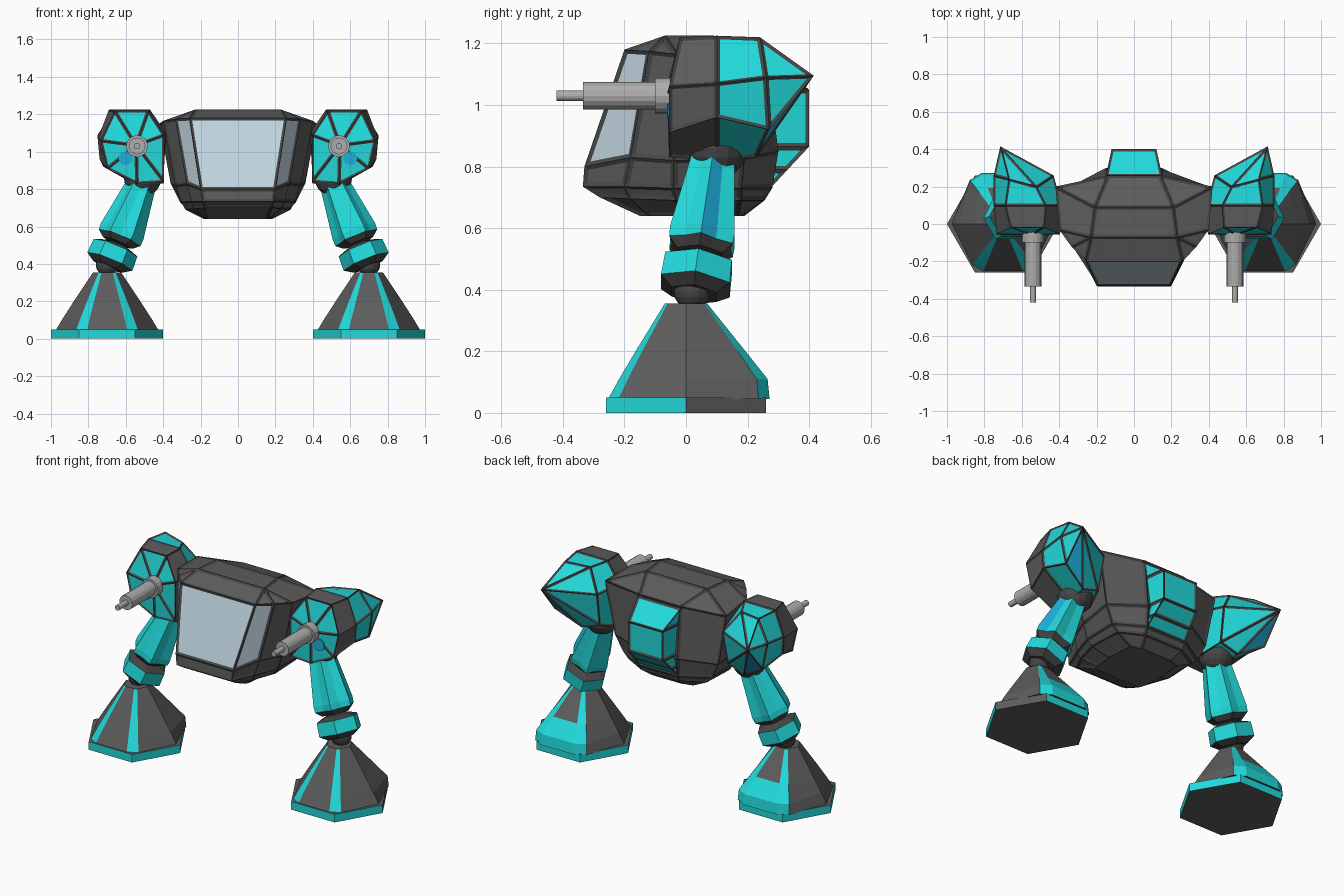
import bpy, bmesh, math
from mathutils import Vector

if "Cube" in bpy.data.objects:
    bpy.data.objects.remove(bpy.data.objects["Cube"])


def material(name, rgb):
    m = bpy.data.materials.new(name)
    m.diffuse_color = (*rgb, 1)
    m.use_nodes = True
    m.node_tree.nodes["Principled BSDF"].inputs["Base Color"].default_value = m.diffuse_color
    return m


DARK, GREY, TEAL, BLUE, GLASS, METAL = range(6)
MATS = [material("dark frame", (0.062, 0.062, 0.064)),
        material("grey armour", (0.108, 0.108, 0.111)),
        material("teal paint", (0.016, 0.70, 0.71)),
        material("blue paint", (0.012, 0.43, 0.72)),
        material("pale glass", (0.53, 0.66, 0.74)),
        material("gun metal", (0.42, 0.42, 0.42))]


def finish(name, bm):
    mesh = bpy.data.meshes.new(name)
    bm.to_mesh(mesh)
    bm.free()
    for m in MATS:
        mesh.materials.append(m)
    obj = bpy.data.objects.new(name, mesh)
    bpy.context.collection.objects.link(obj)
    return obj


def loft(name, rings, colour, frame=0.0, depth=0.006, caps=(DARK, DARK), s=1):
    """Skin rings of points; a one-point ring is a tip. colour(band, segment)
    gives the material. frame > 0 insets each face behind a dark border."""
    bm = bmesh.new()
    seen = {}

    def vert(p):
        key = (round(p[0] * s, 4), round(p[1], 4), round(p[2], 4))
        if key not in seen:
            seen[key] = bm.verts.new(key)
        return seen[key]

    def face(pts, mat):
        vs = list(dict.fromkeys(vert(p) for p in pts))
        if len(vs) > 2:
            bm.faces.new(vs).material_index = mat

    n = max(len(r) for r in rings)
    rows = [list(r) * n if len(r) == 1 else list(r) for r in rings]
    for b in range(len(rows) - 1):
        for i in range(n):
            j = (i + 1) % n
            face((rows[b][i], rows[b][j], rows[b + 1][j], rows[b + 1][i]), colour(b, i))
    face(rows[0], caps[0])
    face(rows[-1], caps[1])
    bmesh.ops.recalc_face_normals(bm, faces=bm.faces)
    if frame:
        res = bmesh.ops.inset_individual(bm, faces=bm.faces[:], thickness=frame,
                                         depth=-depth, use_even_offset=True)
        for f in res["faces"]:
            f.material_index = DARK
    return finish(name, bm)


def both(half):
    """Mirror a half ring across x = 0."""
    return half + [(-x, y, z) for x, y, z in reversed(half)]


def circle(centre, u, v, radii, n):
    return [centre + (u * math.cos(2 * math.pi * i / n) + v * math.sin(2 * math.pi * i / n))
            * radii[i % len(radii)] for i in range(n)]


def ball(name, centre, r):
    bm = bmesh.new()
    bmesh.ops.create_uvsphere(bm, u_segments=16, v_segments=10, radius=r)
    bmesh.ops.translate(bm, verts=bm.verts, vec=centre)
    return finish(name, bm)


X, Y, Z = Vector((1, 0, 0)), Vector((0, 1, 0)), Vector((0, 0, 1))

# Hull: half rings from the roof to the belly
hull = [
    [(.23, -.07, 1.225)] * 3 + [(.21, .09, 1.225)] * 2,
    [(.26, -.20, 1.18), (.335, -.12, 1.175), (.40, -.03, 1.165), (.42, .20, 1.15), (.14, .26, 1.16)],
    [(.20, -.33, .80), (.275, -.18, .83), (.335, -.04, .82), (.36, .19, .83), (.15, .30, .85)],
    [(.19, -.335, .735), (.25, -.20, .735), (.305, -.04, .73), (.31, .18, .73), (.14, .28, .73)],
    [(.18, -.28, .70), (.235, -.18, .695), (.28, -.03, .69), (.27, .18, .69), (.13, .255, .69)],
    [(.16, -.15, .64), (.17, -.12, .64), (.18, 0, .64), (.17, .17, .64), (.10, .19, .64)],
]
# segments 0 and 8 are the side panes, 9 is the windscreen
loft("hull", [both(r) for r in hull],
     lambda b, i: GLASS if b == 1 and i in (0, 8, 9) else GREY,
     frame=0.013, caps=(GREY, GREY))

# Painted engine block on the back
block = [(1.15, .15, .26), (1.05, .12, .40), (.865, .12, .40), (.79, .13, .33), (.725, .14, .27)]
loft("back_block", [both([(max(x, .145), .20, z), (x, y, z)]) for z, x, y in block],
     lambda b, i: TEAL, frame=0.012)

for s, side in ((1, "right"), (-1, "left")):
    # Shoulder armour: domed front, widest in the middle, spike at the back
    front = [(.48, 1.22), (.66, 1.22), (.735, 1.06), (.70, .91), (.54, .83), (.395, .84), (.395, 1.09)]
    middle = [(.47, 1.225), (.69, 1.225), (.75, 1.07), (.74, .96), (.55, .82), (.40, .83), (.385, 1.10)]
    rear = [(.52, .20, 1.21), (.67, .24, 1.22), (.75, .26, 1.09), (.72, .27, .92),
            (.56, .23, .83), (.44, .22, .87), (.43, .26, 1.08)]
    loft(side + "_shoulder_armour",
         [[(.545, -.062, 1.035)],
          [(x, -.02 if z > 1.2 else -.055, z) for x, z in front],
          [(x, .10, z) for x, z in middle], rear, [(.715, .415, 1.095)]],
         lambda b, i: GREY if b == 1 else BLUE if (b, i) == (3, 3) else TEAL,
         frame=0.010, s=s)
    # Blue paint spot beside the gun
    loft(side + "_paint_spot", [circle(Vector((.60, y, .965)), X, Z, [.038], 10) for y in (-.059, -.051)],
         lambda b, i: BLUE, caps=(BLUE, BLUE), s=s)

    # Gun: collar, barrel and muzzle in one turned profile
    gun = [(-.03, .058), (-.10, .058), (-.10, .045), (-.335, .045), (-.335, .017), (-.42, .017)]
    loft(side + "_gun", [circle(Vector((.54, y, 1.03)), X, Z, [r], 16) for y, r in gun],
         lambda b, i: METAL, caps=(METAL, METAL), s=s)

    # Leg axis with a cross-section frame; u points outwards
    hip, ankle = Vector((.515, .09, .83)), Vector((.672, .035, .445))
    d = (ankle - hip).normalized()
    u = d.cross(Y).normalized()
    v = d.cross(u)
    ball(side + "_hip_ball", (.51 * s, .10, .86), .10)
    leg = [(-.02, .076, .8), (.28, .122, .8), (.315, .12, .8), (.345, .085, .9)]
    loft(side + "_fluted_leg",
         [circle(hip + d * t, u, v, [r, r * k], 12) for t, r, k in leg],
         lambda b, i: DARK if b == 2 else BLUE if i == 11 and s > 0 else TEAL, s=s)
    cuff = [(-.065, .07), (-.05, .115), (-.045, .126), (.035, .130), (.065, .085)]
    loft(side + "_ankle_cuff", [circle(ankle + d * t, u, v, [r], 6) for t, r in cuff],
         lambda b, i: TEAL if b == 2 else DARK, s=s)
    ball(side + "_ankle_ball", (.70 * s, .02, .395), .06)

    # Foot: six-sided cone with painted corner strips and a raised heel
    e = 7
    angles = [0, 60 - e, 60 + e, 120 - e, 120 + e, 180, 240 - e, 240 + e, 300 - e, 300 + e]

    def foot_ring(z, r, heel):
        pts = []
        for k, a in enumerate(angles):
            q = heel if 1 <= k <= 4 else r
            pts.append((.70 + q * math.cos(math.radians(a)), q * math.sin(math.radians(a)), z))
        return pts

    loft(side + "_foot",
         [foot_ring(.045, .275, .295), foot_ring(.11, .236, .288), foot_ring(.20, .178, .21),
          foot_ring(.355, .075, .075)],
         lambda b, i: TEAL if i in (1, 3, 6, 8) or (i == 2 and b < 2) else GREY,
         caps=(DARK, GREY), s=s)
    loft(side + "_sole",
         [circle(Vector((.70, .0, z)), X, Y, [.30], 6) for z in (0, .05)],
         lambda b, i: GREY if i == 0 and s > 0 else TEAL, caps=(GREY, GREY), s=s)
